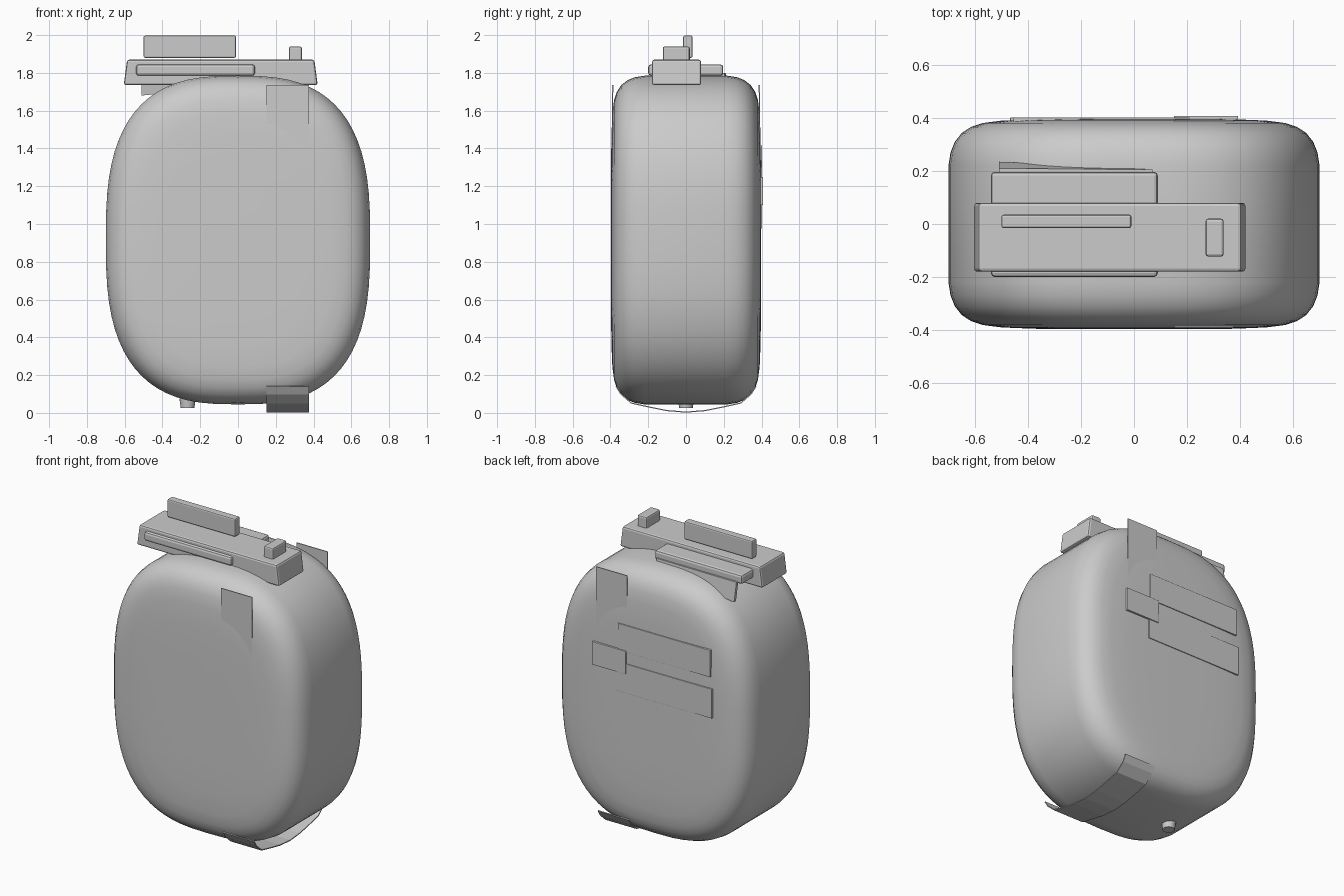
import bpy, bmesh, math

cube = bpy.data.objects.get("Cube")
if cube:
    bpy.data.objects.remove(cube, do_unlink=True)

GREY = (0.6, 0.6, 0.6, 1)
grey = bpy.data.materials.new("plain grey")
grey.use_nodes = True
grey.diffuse_color = GREY
grey.node_tree.nodes["Principled BSDF"].inputs["Base Color"].default_value = GREY


def finish(name, bm, smooth=None):
    bmesh.ops.recalc_face_normals(bm, faces=bm.faces)
    mesh = bpy.data.meshes.new(name)
    bm.to_mesh(mesh)
    bm.free()
    mesh.materials.append(grey)
    obj = bpy.data.objects.new(name, mesh)
    bpy.context.collection.objects.link(obj)
    if smooth:
        bpy.ops.object.select_all(action='DESELECT')
        obj.select_set(True)
        bpy.context.view_layer.objects.active = obj
        bpy.ops.object.shade_smooth_by_angle(angle=math.radians(smooth))
    return obj


def box(name, x, y, z, bevel=0.0, taper=0.0):
    """Box from three ranges; taper pulls the top ends inward along x."""
    bm = bmesh.new()
    bmesh.ops.create_cube(bm, size=1)
    for v in bm.verts:
        s = v.co.copy()
        v.co = [(r[0] + r[1]) / 2 + c * (r[1] - r[0]) for r, c in zip((x, y, z), s)]
        if s.z > 0:
            v.co.x -= math.copysign(taper, s.x)
    if bevel:
        bmesh.ops.bevel(bm, geom=list(bm.edges), offset=bevel, segments=2,
                        profile=0.5, affect='EDGES')
    return finish(name, bm)


def ribbon(name, x, path, thick):
    """Thin band following a (y, z) path."""
    bm = bmesh.new()
    rows = [[bm.verts.new((px, y, z)) for px in x] for y, z in path]
    for a, b in zip(rows, rows[1:]):
        bm.faces.new((a[0], a[1], b[1], b[0]))
    obj = finish(name, bm)
    mod = obj.modifiers.new("thickness", 'SOLIDIFY')
    mod.thickness = thick
    mod.offset = 0
    return obj


# Rounded body: superellipse rings lofted from front to back
HALF_W, HALF_H, MID_Z, POWER, SIDES = 0.70, 0.87, 0.915, 2.8, 72
edge = [(0.5, 0.397), (0.32, 0.395), (0.2, 0.39), (0.13, 0.381), (0.085, 0.366),
        (0.05, 0.343), (0.024, 0.31), (0.008, 0.27), (0.0, 0.22)]
profile = [(d, -y) for d, y in edge] + [(0.0, 0.0)] + [(d, y) for d, y in reversed(edge)]


def super_cos(c):
    return math.copysign(abs(c) ** (2 / POWER), c)


bm = bmesh.new()
rings = []
for inset, y in profile:
    ring = []
    for i in range(SIDES):
        a = 2 * math.pi * i / SIDES
        ring.append(bm.verts.new(((HALF_W - inset) * super_cos(math.cos(a)), y,
                                  MID_Z + (HALF_H - inset) * super_cos(math.sin(a)))))
    rings.append(ring)
for a, b in zip(rings, rings[1:]):
    for i in range(SIDES):
        j = (i + 1) % SIDES
        bm.faces.new((a[i], a[j], b[j], b[i]))
bm.faces.new(rings[0])
bm.faces.new(rings[-1])
finish("body", bm, 50)

# Cap assembly on top
box("top_tray", (-0.605, 0.422), (-0.18, 0.08), (1.735, 1.87), 0.012, 0.018)
box("under_tray_block", (-0.54, 0.09), (-0.2, 0.197), (1.785, 1.845), 0.015)
box("top_handle", (-0.5, -0.01), (-0.015, 0.035), (1.88, 1.997), 0.008)
box("top_button", (0.27, 0.338), (-0.123, 0.02), (1.86, 1.94), 0.01)

# Flap behind the block, flaring outward and down at one end
bm = bmesh.new()
outer = [(-0.51, 0.235, 1.68), (0.07, 0.205, 1.74), (0.07, 0.205, 1.80), (-0.51, 0.21, 1.80)]
back = [bm.verts.new(p) for p in outer]
front = [bm.verts.new((px, py - 0.02, pz)) for px, py, pz in outer]
bm.faces.new(back)
bm.faces.new(front)
for i in range(4):
    j = (i + 1) % 4
    bm.faces.new((back[i], back[j], front[j], front[i]))
finish("rear_flap", bm)

# Straps on the front and back, and the band wrapping beneath
STRAP_X = (0.152, 0.375)
for side, sign in (("front", -1), ("back", 1)):
    ribbon(side + "_strap", STRAP_X, [(sign * 0.388, 1.735), (sign * 0.391, 0.95)], 0.006)
half = [(0.37, 0.14), (0.345, 0.10), (0.29, 0.052), (0.2, 0.032), (0.1, 0.012)]
under = [(-y, z) for y, z in half] + [(0.0, 0.004)] + half[::-1]
ribbon("bottom_strap", STRAP_X, under, 0.006)

# Plates on the back
box("upper_back_plate", (-0.455, 0.21), (0.38, 0.402), (1.24, 1.415), 0.002)
box("lower_back_plate", (-0.467, 0.22), (0.38, 0.402), (0.975, 1.165), 0.002)
box("back_tag", (0.15, 0.392), (0.38, 0.408), (1.10, 1.25), 0.002)

# Small round stud beneath
bm = bmesh.new()
bmesh.ops.create_cone(bm, cap_ends=True, segments=20, radius1=0.036, radius2=0.043, depth=0.05)
for v in bm.verts:
    v.co.x -= 0.267
    v.co.z += 0.05
finish("bottom_stud", bm, 40)
